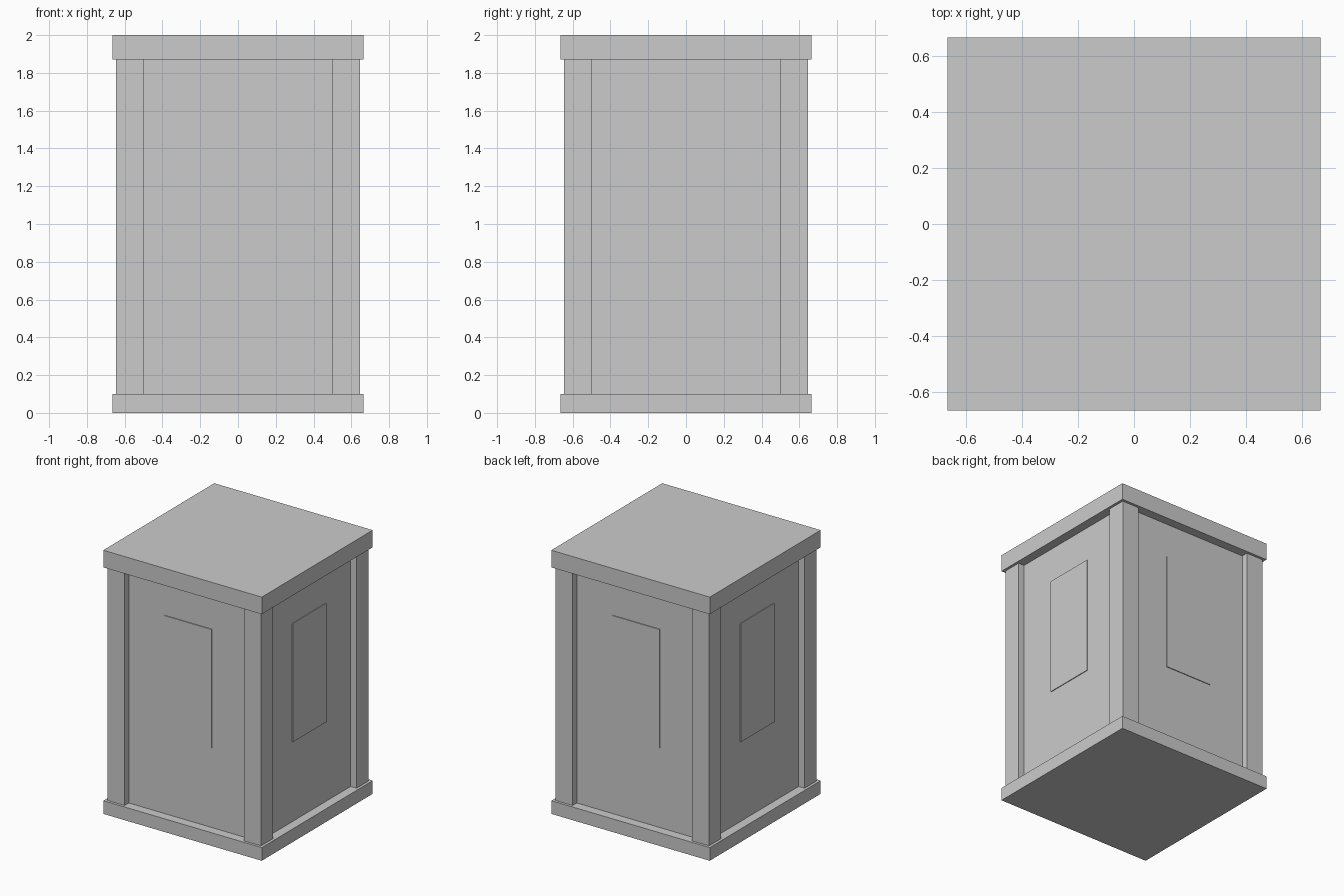
import bpy

cube = bpy.data.objects.get("Cube")
if cube:
    bpy.data.objects.remove(cube, do_unlink=True)

GREY = (0.6, 0.6, 0.6, 1.0)
mat = bpy.data.materials.new("plain_grey")
mat.use_nodes = True
mat.diffuse_color = GREY
mat.node_tree.nodes["Principled BSDF"].inputs["Base Color"].default_value = GREY


def box(name, low, high):
    """Axis-aligned box between two corners."""
    centre = [(a + b) / 2 for a, b in zip(low, high)]
    bpy.ops.mesh.primitive_cube_add(size=1, location=centre)
    obj = bpy.context.object
    obj.name = name
    obj.scale = [b - a for a, b in zip(low, high)]
    bpy.ops.object.transform_apply(location=True, rotation=False, scale=True)
    obj.data.materials.append(mat)
    return obj


SLAB, POST_IN, POST_OUT, WALL = 0.665, 0.5, 0.645, 0.595
BASE_TOP, ROOF_BOTTOM, HEIGHT = 0.1, 1.87, 2.0
PLATE = WALL + 0.006

# Base and roof slabs
box("base_slab", (-SLAB, -SLAB, 0), (SLAB, SLAB, BASE_TOP))
box("roof_slab", (-SLAB, -SLAB, ROOF_BOTTOM), (SLAB, SLAB, HEIGHT))

# Wall core
box("walls", (-WALL, -WALL, BASE_TOP), (WALL, WALL, ROOF_BOTTOM))

# Corner posts
for side, sx in (("left", 1), ("right", -1)):
    for end, sy in (("front", -1), ("back", 1)):
        xs = sorted((sx * POST_IN, sx * POST_OUT))
        ys = sorted((sy * POST_IN, sy * POST_OUT))
        box(f"{end}_{side}_post", (xs[0], ys[0], BASE_TOP), (xs[1], ys[1], ROOF_BOTTOM))

# Thin window plates, one on each wall
for name, axis, sign in (("front", 1, -1), ("back", 1, 1), ("left", 0, 1), ("right", 0, -1)):
    low, high = [-0.2, -0.2, 0.705], [0.2, 0.2, 1.605]
    low[axis], high[axis] = sorted((sign * (WALL - 0.002), sign * PLATE))
    box(f"{name}_window", low, high)
